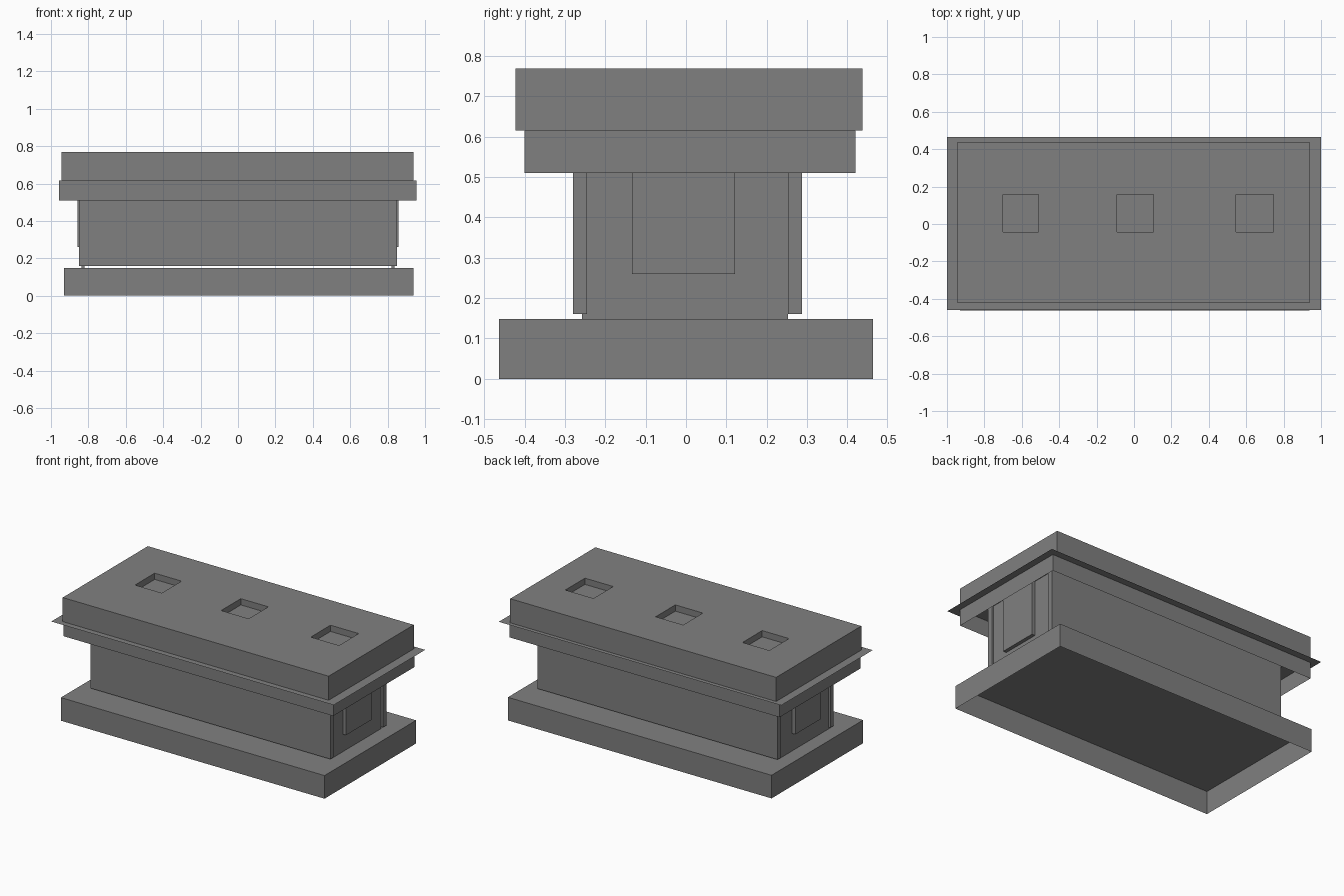
import bpy, bmesh

if "Cube" in bpy.data.objects:
    bpy.data.objects.remove(bpy.data.objects["Cube"])

grey = bpy.data.materials.new("mid grey")
grey.diffuse_color = (0.216, 0.216, 0.216, 1)
grey.use_nodes = True
grey.node_tree.nodes["Principled BSDF"].inputs["Base Color"].default_value = grey.diffuse_color


def finish(name, bm):
    me = bpy.data.meshes.new(name)
    bm.to_mesh(me)
    bm.free()
    me.materials.append(grey)
    ob = bpy.data.objects.new(name, me)
    bpy.context.collection.objects.link(ob)
    return ob


def box(name, x, y, z, skip=()):
    """Box from axis ranges; skip drops the 'top' and/or 'bottom' face."""
    bm = bmesh.new()
    bmesh.ops.create_cube(bm, size=1)
    bm.normal_update()
    drop = [f for f in bm.faces
            if ("top" in skip and f.normal.z > 0.5) or ("bottom" in skip and f.normal.z < -0.5)]
    bmesh.ops.delete(bm, geom=drop, context='FACES')
    for v in bm.verts:
        for i, r in enumerate((x, y, z)):
            v.co[i] = r[1] if v.co[i] > 0 else r[0]
    return finish(name, bm)


# hollow plinth, open underneath
box("base", (-0.93, 0.937), (-0.463, 0.463), (0, 0.148), skip=("bottom",))

# long walls, floating slightly above the base
box("front_wall", (-0.85, 0.85), (-0.28, -0.245), (0.16, 0.615))
box("back_wall", (-0.85, 0.85), (-0.245 + 0.498, 0.288), (0.16, 0.615))

# end walls with a raised panel each
for side, label in ((-1, "left"), (1, "right")):
    xr = lambda a, b: sorted((side * a, side * b))
    box(label + "_end_wall", xr(0.82, 0.836), (-0.258, 0.253), (0.148, 0.615))
    box(label + "_end_panel", xr(0.83, 0.859), (-0.134, 0.121), (0.26, 0.615))

# hollow band under the eaves, open underneath
box("eaves_band", (-0.957, 0.955), (-0.40, 0.42), (0.51, 0.615), skip=("top", "bottom"))

# thin eaves sheet
bm = bmesh.new()
bm.faces.new([bm.verts.new((x, y, 0.615)) for x, y in
              ((-1, -0.46), (1, -0.46), (1, 0.465), (-1, 0.465))])
finish("eaves_sheet", bm)

# roof block sides
X0, X1, Y0, Y1, TOP = -0.945, 0.938, -0.423, 0.438, 0.769
box("roof_sides", (X0, X1), (Y0, Y1), (0.615, TOP), skip=("top", "bottom"))

# roof top with three square recesses
xs = [X0, -0.70, -0.51, -0.09, 0.105, 0.545, 0.745, X1]
ys = [Y0, -0.042, 0.157, Y1]
bm = bmesh.new()
grid = [[bm.verts.new((x, y, TOP)) for y in ys] for x in xs]
for i in range(len(xs) - 1):
    for j in range(len(ys) - 1):
        ring = [grid[i][j], grid[i + 1][j], grid[i + 1][j + 1], grid[i][j + 1]]
        if i % 2 and j == 1:
            low = [bm.verts.new((v.co.x, v.co.y, TOP - 0.04)) for v in ring]
            bm.faces.new(low)
            for k in range(4):
                n = (k + 1) % 4
                bm.faces.new((ring[k], ring[n], low[n], low[k]))
        else:
            bm.faces.new(ring)
bmesh.ops.recalc_face_normals(bm, faces=bm.faces[:])
bm.normal_update()
if sum(f.normal.z * f.calc_area() for f in bm.faces) < 0:
    bmesh.ops.reverse_faces(bm, faces=bm.faces[:])
finish("roof_top", bm)
